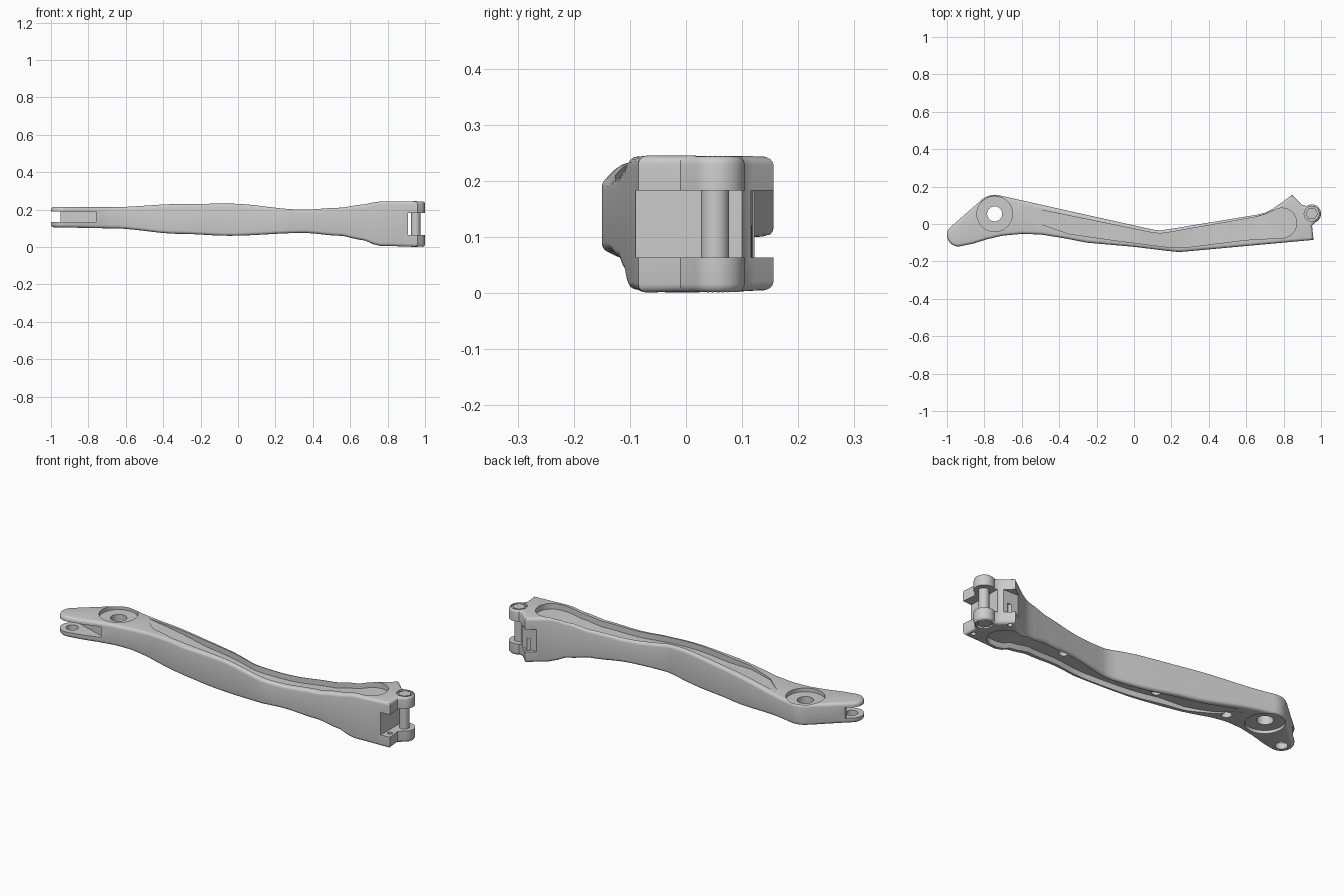
import bpy, bmesh
from math import cos, sin, pi, radians

if "Cube" in bpy.data.objects:
    bpy.data.objects.remove(bpy.data.objects["Cube"])

HALF = 0.06          # half height of the straight blank before it is warped
STEP = 0.04          # spacing of the lengthwise cuts
# thickness profile along the arm: x, bottom z, top z
PROFILE = [(-1.0, .105, .215), (-.68, .10, .213), (-.3, .07, .23), (-.05, .06, .232),
           (.35, .075, .20), (.55, .06, .21), (.65, .04, .225), (.76, .006, .243), (1.0, 0, .245)]


def smooth_profile(x):
    x = max(-1, min(1, x))
    for (x0, b0, t0), (x1, b1, t1) in zip(PROFILE, PROFILE[1:]):
        if x <= x1:
            t = (1 - cos(pi * (x - x0) / (x1 - x0))) / 2
            return b0 + (b1 - b0) * t, t0 + (t1 - t0) * t


def profile(x):
    """Linear between the lengthwise cuts, so faces stay flat."""
    i = int((x + 2) // STEP)
    x0 = i * STEP - 2
    f = (x - x0) / STEP
    a, b = smooth_profile(x0), smooth_profile(x0 + STEP)
    return [a[k] + (b[k] - a[k]) * f for k in (0, 1)]


def arc(cx, cy, r, a0, a1, n):
    return [(cx + r * cos(radians(a0 + (a1 - a0) * i / n)),
             cy + r * sin(radians(a0 + (a1 - a0) * i / n))) for i in range(n + 1)]


def circle(cx, cy, r, n=40):
    return arc(cx, cy, r, 0, 360, n)[:-1]


def prism(name, pts, z0, z1, bevel=0, warp=None):
    bm = bmesh.new()
    face = bm.faces.new([bm.verts.new((x, y, z0)) for x, y in pts])
    top = bmesh.ops.extrude_face_region(bm, geom=[face])["geom"]
    bmesh.ops.translate(bm, vec=(0, 0, z1 - z0),
                        verts=[g for g in top if isinstance(g, bmesh.types.BMVert)])
    bmesh.ops.recalc_face_normals(bm, faces=bm.faces)
    if bevel:
        rim = [e for e in bm.edges if abs(e.verts[0].co.z - e.verts[1].co.z) < 1e-5]
        bmesh.ops.bevel(bm, geom=rim, offset=bevel, segments=4, profile=0.5, affect='EDGES')
    if warp:
        for i in range(1, 50):
            bmesh.ops.bisect_plane(bm, geom=bm.verts[:] + bm.edges[:] + bm.faces[:], dist=1e-6,
                                   plane_co=(i * STEP - 1, 0, 0), plane_no=(1, 0, 0))
        for v in bm.verts:
            v.co.z = warp(v.co.x, v.co.z)
    bmesh.ops.recalc_face_normals(bm, faces=bm.faces)
    me = bpy.data.meshes.new(name)
    bm.to_mesh(me)
    bm.free()
    ob = bpy.data.objects.new(name, me)
    bpy.context.collection.objects.link(ob)
    return ob


def warp_body(x, z):
    b, t = profile(x)
    return t + z - HALF if z > 0 else b + z + HALF


def depth(x):
    i = int((x + 2) // STEP)
    d = lambda q: max(-.005, min(.03, (q + .6) * .075))
    x0 = i * STEP - 2
    return d(x0) + (d(x0 + STEP) - d(x0)) * (x - x0) / STEP


def cut(target, cutter):
    cutter.hide_render = True
    mod = target.modifiers.new("cut", 'BOOLEAN')
    mod.operation, mod.solver, mod.object = 'DIFFERENCE', 'EXACT', cutter
    bpy.context.view_layer.objects.active = target
    bpy.ops.object.modifier_apply(modifier=mod.name)
    bpy.data.objects.remove(cutter)


# arm body: outline seen from above
outline = (arc(-.94, -.06, .06, 131, 280, 14)
           + [(-.86, -.105), (-.78, -.08), (-.70, -.062), (-.6, -.053), (-.5, -.056),
              (-.38, -.075), (-.25, -.1), (0, -.122), (.18, -.144), (.24, -.15), (.30, -.145),
              (.96, -.085), (.952, -.01)]
           + arc(.95, .055, .05, -65, 125, 14)
           + [(.90, .102), (.845, .156), (.79, .115), (.74, .08), (.70, .06), (.66, .05),
              (.18, -.029), (.14, -.034), (.10, -.030)]
           + arc(-.745, .052, .104, 77, 131, 8))
arm = prism("arm_body", outline, -HALF, HALF, bevel=.016, warp=warp_body)

# long channel on the upper and lower faces
channel = ([(-.62, .10), (-.5, 0), (-.35, -.052), (-.1, -.088), (.2, -.126), (.27, -.126), (.6, -.085)]
           + arc(.79, .005, .08, -80, 100, 16)
           + [(.74, .07), (.70, .052), (.64, .035), (.18, -.046), (.14, -.051), (.10, -.047)])
cut(arm, prism("channel_top", channel, 0, 1,
               warp=lambda x, z: profile(x)[1] + (.04 if z > .5 else -depth(x))))
cut(arm, prism("channel_bottom", channel, 0, 1,
               warp=lambda x, z: profile(x)[0] + (depth(x) if z > .5 else -.04)))

# fork slots at both ends
cut(arm, prism("left_slot", [(-1.1, .1), (-.95, .1), (-.95, 0), (-.76, -.06), (-.755, -.2), (-1.1, -.2)],
               .133, .19))
cut(arm, prism("right_slot", [(.908, -.2), (1.1, -.2), (1.1, .25), (.80, .25), (.80, .119), (.908, .115)],
               .063, .183))

# pivot boss: through hole and shallow counterbores
bx, by = -.745, .054
cut(arm, prism("pivot_hole", circle(bx, by, .04), -.1, .4))
cut(arm, prism("pivot_recess_top", circle(bx, by, .095), .193, .4))
cut(arm, prism("pivot_recess_bottom", circle(bx, by, .095), -.1, .118))

# blind holes from below and small holes in the lower lugs
for x, y, r, z in [(-.94, -.06, .03, .16), (-.55, .01, .025, .14), (-.17, -.04, .025, .13),
                   (.38, -.05, .025, .14), (.932, -.045, .012, .12), (.85, .122, .012, .12)]:
    cut(arm, prism("lower_hole", circle(x, y, r, 24), -.1, z))

# pin seats in the right-hand ears
for z0, z1 in [(.232, .4), (-.1, .012)]:
    cut(arm, prism("pin_seat", circle(.95, .055, .04), z0, z1))

# hinge pin with six-sided heads
pin = prism("hinge_pin", circle(.95, .052, .025, 32), .02, .225)
heads = [prism("pin_head_" + n, circle(.95, .055, .033, 6), z, z + .012)
         for n, z in (("top", .23), ("bottom", .003))]

# smooth shading with sharp edges kept
bpy.ops.object.select_all(action='DESELECT')
for ob in (arm, pin, *heads):
    ob.select_set(True)
bpy.context.view_layer.objects.active = arm
bpy.ops.object.shade_smooth_by_angle(angle=radians(30))
